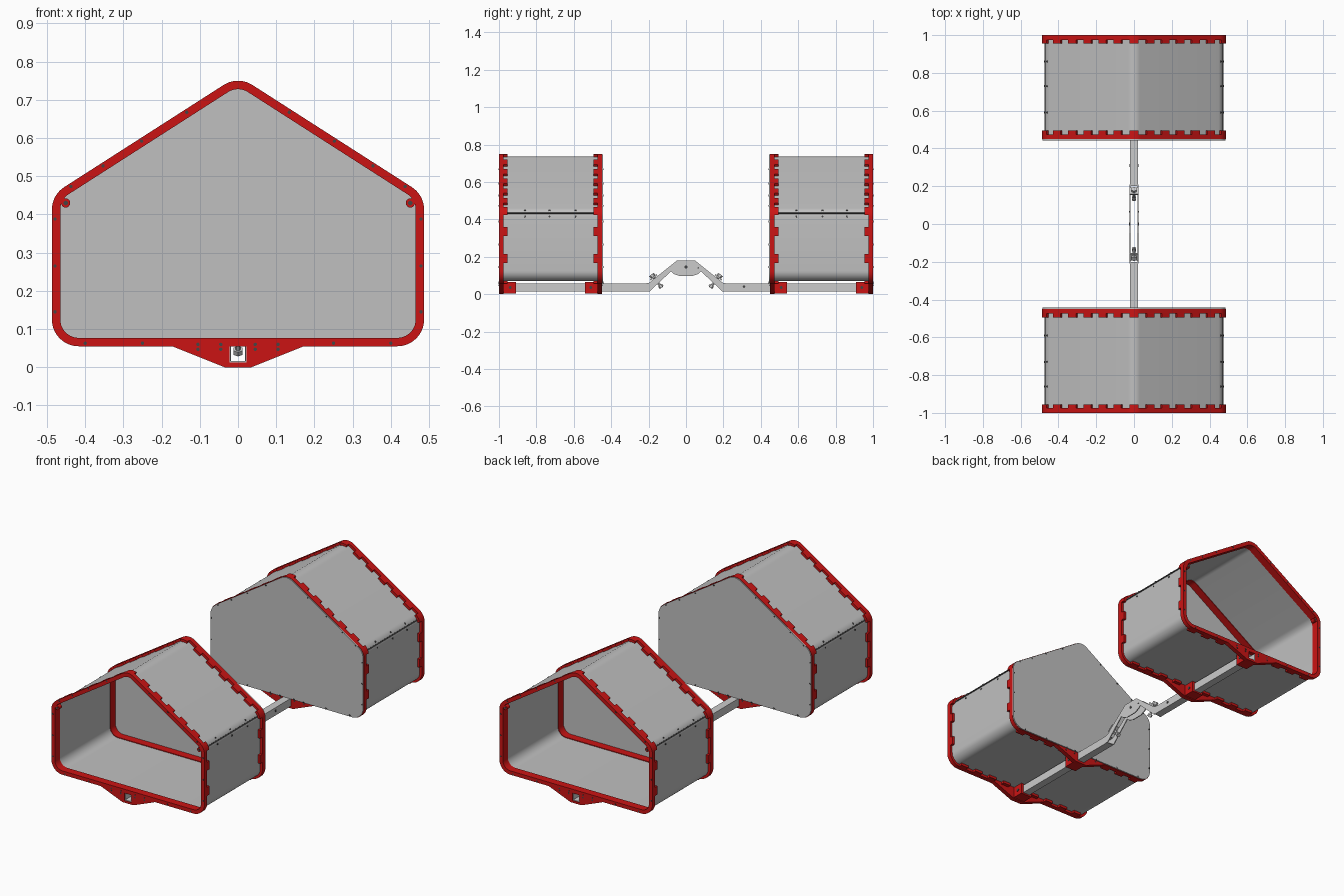
import bpy, bmesh, math
from mathutils import Vector, Matrix

cube = bpy.data.objects.get("Cube")
if cube:
    bpy.data.objects.remove(cube)


def material(name, r, g, b):
    m = bpy.data.materials.new(name)
    m.use_nodes = True
    m.diffuse_color = (r, g, b, 1)
    m.node_tree.nodes["Principled BSDF"].inputs["Base Color"].default_value = (r, g, b, 1)
    return m


RED = material("frame red", 0.6, 0.007, 0.007)
GREY = material("panel grey", 0.53, 0.53, 0.53)
METAL = material("light metal", 0.6, 0.6, 0.6)
DARK = material("dark bolt", 0.06, 0.06, 0.06)
made = []


def finish(name, bm, mat, mirror=""):
    """Make an object, mirrored across the world axes named."""
    bmesh.ops.recalc_face_normals(bm, faces=bm.faces)
    me = bpy.data.meshes.new(name)
    bm.to_mesh(me)
    bm.free()
    me.materials.append(mat)
    ob = bpy.data.objects.new(name, me)
    bpy.context.collection.objects.link(ob)
    if mirror:
        mod = ob.modifiers.new("Mirror", 'MIRROR')
        mod.use_axis = ("x" in mirror, "y" in mirror, False)
    made.append(ob)
    return ob


def prism(bm, loop, y0, y1):
    """Extrude a closed x-z loop along y."""
    a = [bm.verts.new((x, y0, z)) for x, z in loop]
    b = [bm.verts.new((x, y1, z)) for x, z in loop]
    bm.faces.new(a)
    bm.faces.new(b[::-1])
    for i in range(len(a)):
        j = (i + 1) % len(a)
        bm.faces.new((a[i], a[j], b[j], b[i]))


def tube(bm, outer, inner, y0, y1):
    """Hollow extrusion between two matching x-z loops."""
    rows = [[bm.verts.new((x, y, z)) for x, z in lp]
            for lp, y in ((outer, y0), (outer, y1), (inner, y1), (inner, y0))]
    n = len(outer)
    for k in range(4):
        p, q = rows[k], rows[(k + 1) % 4]
        for i in range(n):
            j = (i + 1) % n
            bm.faces.new((p[i], p[j], q[j], q[i]))


def disc(bm, centre, axis, r, depth, sides=12):
    rot = Vector(axis).to_track_quat('Z', 'Y').to_matrix().to_4x4()
    bmesh.ops.create_cone(bm, cap_ends=True, segments=sides, radius1=r, radius2=r, depth=depth,
                          matrix=Matrix.Translation(centre) @ rot)


def rect(w, z0, z1):
    return [(-w, z0), (w, z0), (w, z1), (-w, z1)]


# House-shaped outline with rounded corners, stored as points with normals
W, FLOOR, EAVE, APEX, R = 0.487, 0.055, 0.451, 0.763, 0.07
corners = [Vector(c) for c in ((W, FLOOR), (W, EAVE), (0, APEX), (-W, EAVE), (-W, FLOOR))]
path = [(Vector((0, FLOOR)), Vector((0, -1)))]
for i, c in enumerate(corners):
    d0 = (c - corners[i - 1]).normalized()
    d1 = (corners[(i + 1) % 5] - c).normalized()
    turn = d0.angle(d1)
    n0 = Vector((d0.y, -d0.x))
    centre = c - d0 * R * math.tan(turn / 2) - n0 * R
    for k in range(11):
        a = math.atan2(n0.y, n0.x) + turn * k / 10
        n = Vector((math.cos(a), math.sin(a)))
        path.append((centre + n * R, n))
dist = [0]
for p, q in zip(path, path[1:] + path[:1]):
    dist.append(dist[-1] + (q[0] - p[0]).length)
HALF = dist[-1] / 2


def at(s, inset=0):
    """Point and normal at a length along the outline."""
    for i in range(len(path)):
        if s <= dist[i + 1]:
            t = (s - dist[i]) / (dist[i + 1] - dist[i])
            p, n = path[i]
            q, m = path[(i + 1) % len(path)]
            nn = n.lerp(m, t).normalized()
            return p.lerp(q, t) - nn * inset, nn


def outline(inset):
    return [tuple(p - n * inset) for p, n in path]


def slab(bm, s0, s1, i0, i1, y0, y1):
    """Short piece following the outline."""
    ss = [s0 + (s1 - s0) * k / 4 for k in range(5)]
    prism(bm, [tuple(at(s, i0)[0]) for s in ss] + [tuple(at(s, i1)[0]) for s in ss[::-1]], y0, y1)


# Pod shell and end panel
bm = bmesh.new()
tube(bm, outline(0.014), outline(0.018), -0.98, -0.46)
finish("pod_shell", bm, GREY, "y")
bm = bmesh.new()
prism(bm, outline(0.002), -0.449, -0.443)
finish("end_panel", bm, GREY, "y")

# Frames with gripping teeth; d points from the frame into the pod
teeth = [0.1, 0.2, 0.3, 0.4, 0.592, 0.737, 0.85] + [0.94 + 0.095 * k for k in range(5)]
for label, y, d in (("open", -1.0, 1), ("closed", -0.449, -1)):
    bm = bmesh.new()
    tube(bm, outline(0), outline(0.022), y, y + d * 0.025)
    tube(bm, outline(0.018), outline(0.022), y + d * 0.025, y + d * 0.045)
    finish(label + "_frame", bm, RED, "y")

    bm = bmesh.new()
    for s in teeth:
        slab(bm, s - 0.024, s + 0.024, 0, 0.014, y + d * 0.025, y + d * 0.045)
    slab(bm, HALF - 0.024, HALF, 0, 0.014, y + d * 0.025, y + d * 0.045)
    finish(label + "_frame_teeth", bm, RED, "xy")

    # Corner lugs with bolt holes
    bm = bmesh.new()
    disc(bm, (0.451, y + d * 0.014, 0.43), (0, 1, 0), 0.012, 0.026, 16)
    finish(label + "_frame_lugs", bm, RED, "xy")
    bm = bmesh.new()
    disc(bm, (0.451, y + d * 0.014, 0.43), (0, 1, 0), 0.006, 0.03)
    face_y = y if d > 0 else -0.443
    for s in (0.25, 0.4, 0.547, 0.667, 0.79, 0.9, 1.0, 1.12, 1.26):
        p, n = at(s, 0.008)
        disc(bm, (p.x, face_y, p.y), (0, 1, 0), 0.0045, 0.003)
    for x in (0.045, 0.105):
        disc(bm, (x, face_y, 0.06), (0, 1, 0), 0.0045, 0.003)
        disc(bm, (x, y, 0.047), (0, 1, 0), 0.0045, 0.003)
    finish(label + "_frame_bolts", bm, DARK, "xy")

    # Wedge hanger and square socket around the beam
    bm = bmesh.new()
    prism(bm, [(0.185, 0.06), (0.035, 0), (-0.035, 0), (-0.185, 0.06),
               (-0.022, 0.06), (-0.022, 0.012), (0.022, 0.012), (0.022, 0.06)], y, y + d * 0.025)
    tube(bm, rect(0.036, 0.004, 0.066), rect(0.0225, 0.012, 0.0585), y + d * 0.02, y + d * 0.09)
    finish(label + "_beam_hanger", bm, RED, "y")
    bm = bmesh.new()
    disc(bm, (0.036, y + d * 0.06, 0.036), (1, 0, 0), 0.008, 0.006)
    finish(label + "_hanger_bolts", bm, DARK, "xy")

# Side seam and shell bolts
bm = bmesh.new()
slab(bm, 0.836, 0.846, 0.012, 0.0145, -0.955, -0.49)
finish("shell_seam", bm, DARK, "xy")
bm = bmesh.new()
for s in (0.818, 0.862):
    p, n = at(s, 0.014)
    for y in (-0.86, -0.73, -0.59):
        disc(bm, (p.x, y, p.y), (n.x, 0, n.y), 0.005, 0.005)
finish("shell_bolts", bm, DARK, "xy")

# Hollow square beam under each pod
bm = bmesh.new()
tube(bm, rect(0.022, 0.013, 0.058), rect(0.019, 0.016, 0.055), -0.997, -0.2)
finish("beam", bm, METAL, "y")

# Arched side plates linking the two beams
half = [(0.21, 0.06), (0.198, 0.06), (0.048, 0.18)]
under = [(0.08, 0.118), (0.065, 0.108), (0.032, 0.096)]
low = [(0.032, 0.096), (0.065, 0.108), (0.08, 0.122), (0.195, 0.014), (0.21, 0.014)]
profile = half + [(-y, z) for y, z in half[::-1]] + [(-y, z) for y, z in low[::-1]] + low
bm = bmesh.new()
vs = [bm.verts.new((0.0185, y, z)) for y, z in profile]
f = bm.faces.new(vs)
ext = bmesh.ops.extrude_face_region(bm, geom=[f])["geom"]
bmesh.ops.translate(bm, vec=(0.005, 0, 0), verts=[v for v in ext if isinstance(v, bmesh.types.BMVert)])
finish("arch_plate", bm, METAL, "x")

# Clamp bolts through the arch slopes
mid = Vector((0, -0.157, 0.07))
up = Vector((0, -0.12, 0.15)).normalized()
along = Vector((0, 0.15, 0.12)).normalized()
bm = bmesh.new()
disc(bm, mid, up, 0.007, 0.09)
disc(bm, mid + up * 0.037, up, 0.015, 0.016, 6)
disc(bm, mid - up * 0.036, up, 0.013, 0.014, 6)
frame = Matrix((Vector((1, 0, 0)), along, up)).transposed().to_4x4()
bmesh.ops.create_cube(bm, size=1, matrix=Matrix.Translation(mid + up * 0.026) @ frame
                      @ Matrix.Diagonal((0.046, 0.045, 0.008, 1)))
finish("arch_clamp", bm, METAL, "y")
bm = bmesh.new()
disc(bm, (0.0235, 0, 0.145), (1, 0, 0), 0.008, 0.004)
disc(bm, (0.0235, 0.065, 0.14), (1, 0, 0), 0.004, 0.004)
disc(bm, (0.0225, 0.31, 0.04), (1, 0, 0), 0.007, 0.004)
finish("arch_bolts", bm, DARK, "x")

# Smooth the rounded corners, keep edges sharp
bpy.ops.object.select_all(action='DESELECT')
for ob in made:
    ob.select_set(True)
bpy.context.view_layer.objects.active = made[0]
bpy.ops.object.shade_smooth_by_angle(angle=math.radians(30))
